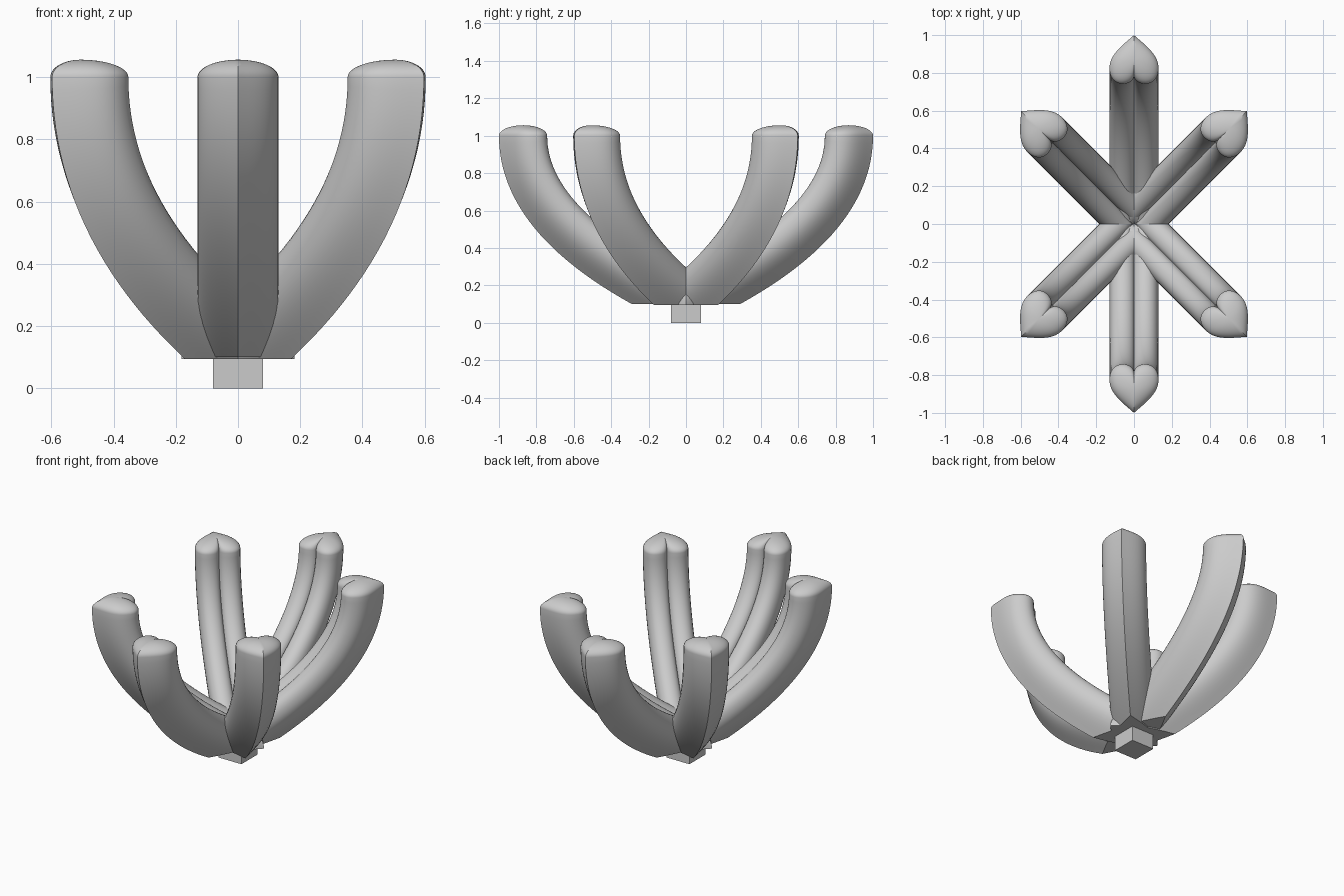
import bpy, bmesh, math
from mathutils import Vector

if "Cube" in bpy.data.objects:
    bpy.data.objects.remove(bpy.data.objects["Cube"])


def bezier(p, t):
    """Bezier of any degree by repeated interpolation."""
    p = [Vector(q) for q in p]
    while len(p) > 1:
        p = [a.lerp(b, t) for a, b in zip(p, p[1:])]
    return p[0]


# Heart cross-section as (sideways, outward); the tip points outward
lobe = [(0, -.09), (.01, -.14), (.13, -.155), (.13, -.045)]
flank = [(.13, -.045), (.13, .03), (.055, .08), (0, .13)]
half = [bezier(lobe, i / 12) for i in range(12)] + [bezier(flank, i / 10) for i in range(11)]
heart = half + [Vector((-p.x, p.y)) for p in half[-2:0:-1]]


def arm(name, angle, reach, floor, axes):
    radial = Vector((math.cos(angle), math.sin(angle), 0))
    side = Vector((-math.sin(angle), math.cos(angle), 0))
    path = [(0, .1), (reach, .5), (reach, 1)]

    # Sections along the curve: centre, tangent, scale
    t0 = (Vector(path[1]) - Vector(path[0])).normalized()
    sections = [(Vector(path[0]) - t0 * .5, t0, 1)]
    for i in range(29):
        t = i / 28
        d = (Vector(path[1]) - Vector(path[0])).lerp(Vector(path[2]) - Vector(path[1]), t)
        sections.append((bezier(path, t), d.normalized(), 1))
    # Domed tip
    for i in range(1, 12):
        a = i / 12 * math.pi / 2
        sections.append((Vector((reach, 1 + .056 * math.sin(a))), Vector((0, 1)), math.cos(a)))

    bm = bmesh.new()
    rings = []
    for c, d, s in sections:
        ring = []
        for p in heart:
            r = c.x + d.y * p.y * s
            z = c.y - d.x * p.y * s
            ring.append(bm.verts.new(radial * r + side * p.x * s + Vector((0, 0, z))))
        rings.append(ring)
    n = len(heart)
    for a, b in zip(rings, rings[1:]):
        for i in range(n):
            bm.faces.new((a[i], a[(i + 1) % n], b[(i + 1) % n], b[i]))
    bm.faces.new(rings[0][::-1])
    top = bm.verts.new(radial * reach + Vector((0, 0, 1.056)))
    for i in range(n):
        bm.faces.new((rings[-1][i], rings[-1][(i + 1) % n], top))

    # Trim at the middle plane and the flat underside
    for co, no in (((0, 0, 0), (0, -1, 0)), ((0, 0, floor), (0, 0, -1))):
        cut = bmesh.ops.bisect_plane(bm, geom=bm.verts[:] + bm.edges[:] + bm.faces[:],
                                     plane_co=co, plane_no=no, clear_outer=True)
        edges = [e for e in cut['geom_cut'] if isinstance(e, bmesh.types.BMEdge)]
        bmesh.ops.edgeloop_fill(bm, edges=edges)
    bmesh.ops.recalc_face_normals(bm, faces=bm.faces[:])
    inner = [f for f in bm.faces if all(abs(v.co.y) < 1e-5 for v in f.verts)]
    bmesh.ops.delete(bm, geom=inner, context='FACES')

    me = bpy.data.meshes.new(name)
    bm.to_mesh(me)
    bm.free()
    ob = bpy.data.objects.new(name, me)
    bpy.context.collection.objects.link(ob)
    bpy.ops.object.select_all(action='DESELECT')
    ob.select_set(True)
    bpy.context.view_layer.objects.active = ob
    bpy.ops.object.shade_smooth_by_angle(angle=math.radians(35))
    mod = ob.modifiers.new("mirror", 'MIRROR')
    mod.use_axis = axes
    mod.use_mirror_merge = False


# Two long arms front and back, four shorter diagonal arms
arm("long_arms", math.pi / 2, .87, .1, (False, True, False))
arm("diagonal_arms", math.pi / 4, .715, .095, (True, True, False))

# Square foot
bpy.ops.mesh.primitive_cube_add(size=1, location=(0, 0, .075))
foot = bpy.context.object
foot.name = "foot"
foot.scale = (.16, .16, .15)
